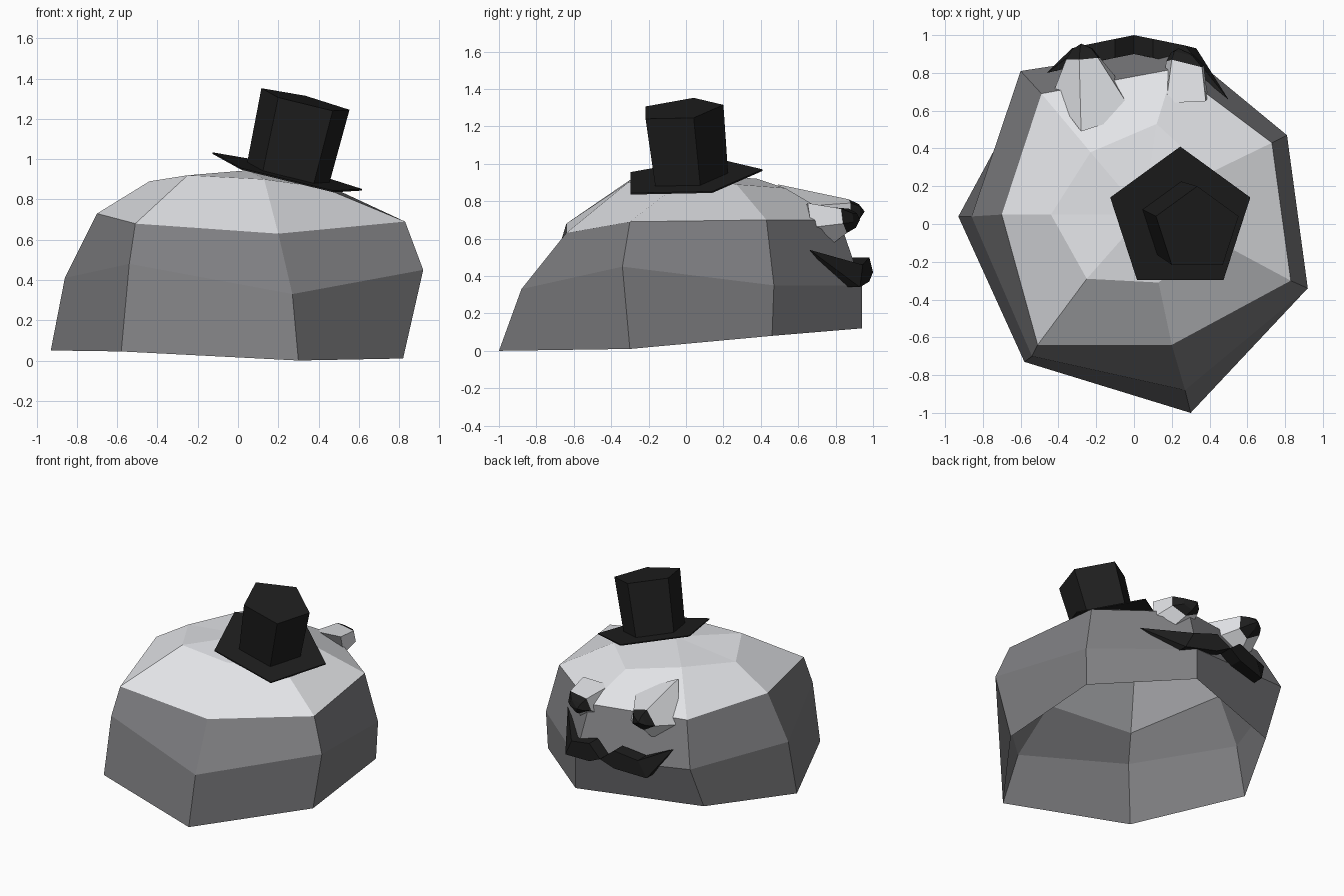
import bpy, math

if "Cube" in bpy.data.objects:
    bpy.data.objects.remove(bpy.data.objects["Cube"])


def mat(name, r, g, b):
    m = bpy.data.materials.new(name)
    m.diffuse_color = (r, g, b, 1)
    m.use_nodes = True
    m.node_tree.nodes["Principled BSDF"].inputs["Base Color"].default_value = m.diffuse_color
    return m


GREY = mat("stone grey", 0.21, 0.21, 0.22)
WHITE = mat("snow white", 0.78, 0.79, 0.82)
BLACK = mat("coal black", 0.013, 0.013, 0.013)


def build(name, verts, faces, mats, slots=None):
    me = bpy.data.meshes.new(name)
    me.from_pydata(verts, [], faces)
    for m in mats:
        me.materials.append(m)
    for i, s in enumerate(slots or []):
        me.polygons[i].material_index = s
    me.update()
    ob = bpy.data.objects.new(name, me)
    bpy.context.collection.objects.link(ob)
    return ob


def loft(name, rings, tip, mats, slot_of_band, back=False):
    """Join equal rings of points with quads and close the last one to a tip."""
    n = len(rings[0])
    verts = [p for r in rings for p in r] + [tip]
    faces, slots = [], []
    for k in range(len(rings)):
        for i in range(n):
            j = (i + 1) % n
            if k + 1 < len(rings):
                faces.append((k*n + i, k*n + j, k*n + n + j, k*n + n + i))
            else:
                faces.append((k*n + i, k*n + j, len(verts) - 1))
            slots.append(slot_of_band[k])
    if back:
        faces.append(tuple(reversed(range(n))))
        slots.append(slot_of_band[0])
    return build(name, verts, faces, mats, slots)


# body: uneven seven-sided dome, open underneath, with a white cap
rim = [(-.93, .04, .05), (-.58, -.73, .045), (.30, -1, 0), (.82, -.30, .01),
       (.80, .46, .08), (.24, .94, .12), (-.60, .65, .10)]
waist = [(-.86, .04, .41), (-.54, -.70, .48), (.27, -.88, .33), (.92, -.34, .45),
         (.81, .47, .35), (.24, .94, .35), (-.60, .81, .43)]
shoulder = [(-.70, .05, .73), (-.51, -.64, .68), (.20, -.64, .63), (.83, -.30, .69),
            (.73, .43, .70), (.21, .82, .70), (-.49, .69, .72)]
crest = [(-.44, .05, .89), (-.25, -.29, .92), (.13, -.31, .90), (.42, -.08, .86),
         (.40, .27, .89), (.12, .53, .87), (-.23, .38, .92)]
loft("body", [rim, waist, shoulder, crest], (.05, .05, .945),
     [GREY, WHITE], [0, 0, 1, 1])

# eyes: faceted white bulges ending in dark pointed pupils
wide_l = [(-.27, .75, .54), (-.43, .69, .67), (-.28, .49, .89), (0, .58, .77), (0, .66, .60)]
front_l = [(-.26, .86, .65), (-.36, .87, .71), (-.29, .87, .81), (-.19, .88, .79), (-.18, .88, .69)]
wide_r = [(.16, .78, .62), (.17, .64, .78), (.38, .65, .79), (.39, .67, .66), (.31, .78, .57)]
front_r = [(.17, .86, .68), (.20, .87, .76), (.36, .83, .76), (.37, .84, .68), (.27, .86, .63)]


def eye(name, wide, front, tip):
    # small flat ring between the pupil's edge and its point
    mid = [tuple(a*.6 + t*.4 + (.02 if k == 1 else 0)
                 for k, (a, t) in enumerate(zip(p, tip))) for p in front]
    loft(name, [wide, front, mid], tip, [WHITE, BLACK], [0, 1, 1], back=True)


eye("left_eye", wide_l, front_l, (-.28, .955, .745))
eye("right_eye", wide_r, front_r, (.235, .93, .70))


# moustache: two pointed wings meeting at the middle
def wing(name, side, tip):
    outline = [(0, 1.0, .42), (.10, .98, .50), (.27, .945, .46),
               (.33, .93, .34), (.10, .98, .37)]
    front = [(side*x, y, z) for x, y, z in outline]
    rear = [(x, y - .10, z) for x, y, z in front]
    verts = front + rear + [tip]
    t = 10
    faces = [(0, 1, 2, 3, 4), (9, 8, 7, 6, 5), (2, t, 3), (7, 8, t), (2, 7, t), (3, t, 8)]
    faces += [(i, i + 5, (i + 1) % 5 + 5, (i + 1) % 5) for i in (0, 1, 3, 4)]
    if side > 0:
        faces = [f[::-1] for f in faces]
    build(name, verts, [f[::-1] for f in faces], [BLACK])


wing("moustache_left", -1, (-.46, .80, .54))
wing("moustache_right", 1, (.50, .66, .54))


# hat: five-sided brim and crown tilted to one side
def pentagon(cx, cy, r, lift):
    pts = []
    for k in range(5):
        a = math.radians(90 + 72*k)
        x, y = cx + r*math.cos(a), cy + r*math.sin(a)
        pts.append((x, y, .987 - .245*x + .10*y + lift))
    return pts


def prism(name, low, high):
    faces = [(4, 3, 2, 1, 0), (5, 6, 7, 8, 9)]
    faces += [(i, (i + 1) % 5, (i + 1) % 5 + 5, i + 5) for i in range(5)]
    build(name, low + high, faces, [BLACK])


prism("hat_brim", pentagon(.245, .02, .39, -.006), pentagon(.245, .02, .39, .002))
prism("hat_crown", pentagon(.25, .01, .215, 0), pentagon(.335, -.03, .23, .39))
